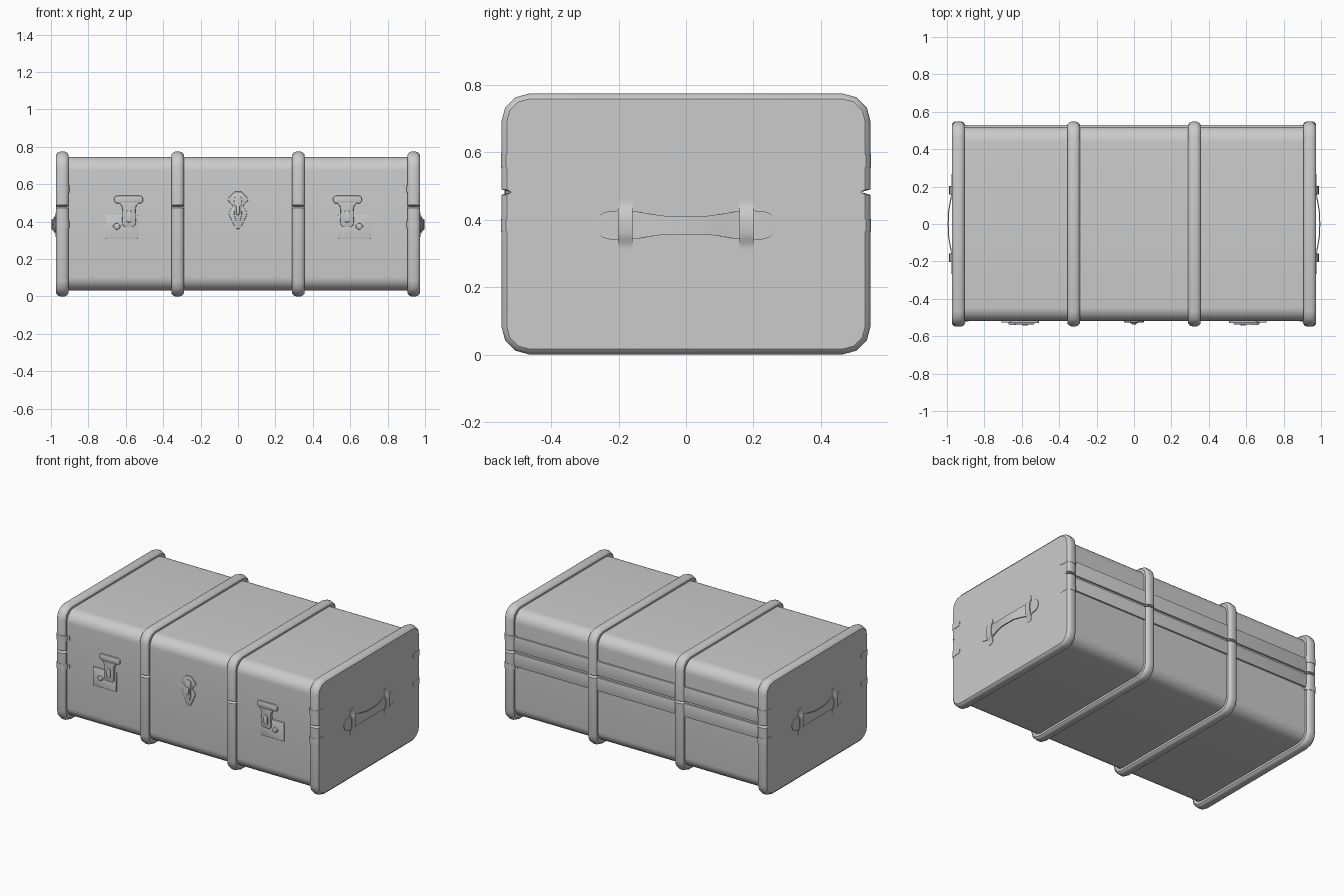
import bpy, bmesh, math
from mathutils import Vector

if "Cube" in bpy.data.objects:
    bpy.data.objects.remove(bpy.data.objects["Cube"])


def finish(name, bm):
    bmesh.ops.recalc_face_normals(bm, faces=bm.faces)
    me = bpy.data.meshes.new(name)
    bm.to_mesh(me)
    bm.free()
    ob = bpy.data.objects.new(name, me)
    bpy.context.collection.objects.link(ob)
    return ob


def outline(hw, z0, z1, r, seg, notch=None):
    """Rounded rectangle in (y, z); notch = (z, half height, depth y)."""
    pts = []
    for cy, cz, a0 in ((1, 1, 0), (-1, 1, 90), (-1, -1, 180), (1, -1, 270)):
        for i in range(seg + 1):
            a = math.radians(a0 + 90 * i / seg)
            pts.append((cy * (hw - r) + r * math.cos(a),
                        (z1 - r if cz > 0 else z0 + r) + r * math.sin(a)))
        if notch and a0 in (90, 270):
            s = 1 if a0 == 270 else -1
            nz, nh, ny = notch
            for y, z in ((hw, nz - s * nh), (min(ny, hw), nz), (hw, nz + s * nh)):
                pts.append((s * y, z))
    return pts


def loft(name, sections, cap_last=False):
    """Skin a list of (x, outline) sections."""
    bm = bmesh.new()
    rings = [[bm.verts.new((x, y, z)) for y, z in o] for x, o in sections]
    for a, b in zip(rings, rings[1:]):
        n = len(a)
        for i in range(n):
            j = (i + 1) % n
            bm.faces.new((a[i], a[j], b[j], b[i]))
    if cap_last:
        bm.faces.new(rings[-1])
    return finish(name, bm)


def ribbon(name, path, side, thick):
    """Strip along (point, half width) pairs, widened along side."""
    bm = bmesh.new()
    side = Vector(side)
    rows = [(bm.verts.new(Vector(p) - side * w), bm.verts.new(Vector(p) + side * w))
            for p, w in path]
    for a, b in zip(rows, rows[1:]):
        bm.faces.new((a[0], a[1], b[1], b[0]))
    bmesh.ops.recalc_face_normals(bm, faces=bm.faces)
    bmesh.ops.solidify(bm, geom=bm.faces[:], thickness=thick)
    return finish(name, bm)


def plate(name, poly, y_back, y_front, bevel=0.003):
    """Flat (x, z) shape on the front face with a bevelled outer rim."""
    bm = bmesh.new()
    back = [bm.verts.new((x, y_back, z)) for x, z in poly]
    front = [bm.verts.new((x, y_front, z)) for x, z in poly]
    bm.faces.new(back)
    face = bm.faces.new(front)
    n = len(poly)
    for i in range(n):
        j = (i + 1) % n
        bm.faces.new((back[i], back[j], front[j], front[i]))
    bmesh.ops.recalc_face_normals(bm, faces=bm.faces)
    if bevel:
        bmesh.ops.bevel(bm, geom=list(face.edges), offset=bevel, segments=2,
                        profile=0.5, affect='EDGES')
    return finish(name, bm)


def rounded(cx, cz, hx, hz, r, seg=5):
    """Rounded rectangle in (x, z)."""
    return [(cx + x, cz + z) for x, z in outline(hx, -hz, hz, r, seg)]


# Trunk shell
shell = outline(0.519, 0.031, 0.747, 0.075, 8)
loft("trunk_body", [(-0.95, shell), (0.95, shell)])

# Hoops around the trunk, notched where the lid meets the base
HOOP = [(-0.033, 0.035), (-0.033, 0.016), (-0.025, 0.005), (-0.013, 0),
        (0.013, 0), (0.025, 0.005), (0.033, 0.016)]


def hoop_ring(d):
    return outline(0.547 - d, 0.001 + d, 0.774 - d, 0.082 - d, 3, (0.482, 0.008, 0.518))


for s, tag in ((-1, "left"), (1, "right")):
    loft(f"end_panel_{tag}", [(s * (0.939 + x), hoop_ring(d)) for x, d in HOOP], True)
    loft(f"middle_hoop_{tag}",
         [(s * (0.323 + x), hoop_ring(d)) for x, d in HOOP + [(0.033, 0.035)]])

# Hinge strips along the back, above and below the seam
for tag, z0, z1 in (("lid", 0.489, 0.585), ("base", 0.385, 0.475)):
    plate(f"hinge_strip_{tag}", [(-0.91, z0), (0.91, z0), (0.91, z1), (-0.91, z1)],
          0.515, 0.530)

# Metal clips wrapping the end edges
CLIP = [(0.974, 0.467, 0.006), (0.974, 0.470, 0.012), (0.974, 0.477, 0.017),
        (0.974, 0.486, 0.019), (0.974, 0.534, 0.019), (0.966, 0.544, 0.019),
        (0.953, 0.549, 0.019), (0.925, 0.549, 0.019), (0.912, 0.544, 0.019),
        (0.903, 0.532, 0.019), (0.901, 0.521, 0.019), (0.885, 0.521, 0.012)]
for sx in (-1, 1):
    for sy in (-1, 1):
        for z in (0.384, 0.574):
            ribbon("edge_clip", [((sx * x, sy * y, z), w) for x, y, w in CLIP],
                   (0, 0, 1), 0.004)

# Carrying handles on both ends
HALF = [(0.985, 0, 0.027), (0.985, 0.06, 0.027), (0.992, 0.06, 0.027)]
STRAP = [(0.996, 0.0, 0.027), (0.995, 0.06, 0.027), (0.987, 0.11, 0.034),
         (0.979, 0.15, 0.041), (0.977, 0.20, 0.043), (0.977, 0.228, 0.042),
         (0.977, 0.247, 0.036), (0.976, 0.260, 0.025), (0.976, 0.268, 0.008)]
LOOP = [(0.974, 0.090, 0.007), (0.974, 0.086, 0.014), (0.974, 0.078, 0.020),
        (0.974, 0.068, 0.022), (0.976, 0.052, 0.022), (0.983, 0.042, 0.022),
        (0.987, 0.022, 0.022), (0.988, 0, 0.022)]
for s, tag in ((-1, "left"), (1, "right")):
    path = [(x, -y, w) for x, y, w in STRAP[:0:-1]] + STRAP
    ribbon(f"handle_strap_{tag}", [((s * x, y, 0.384), w) for x, y, w in path],
           (0, 0, 1), 0.006)
    path = LOOP + [(x, -z, w) for x, z, w in LOOP[-2::-1]]
    for y in (-0.18, 0.18):
        ribbon(f"handle_loop_{tag}", [((s * x, y, 0.384 + z), w) for x, z, w in path],
               (0, 1, 0), 0.005)

# Two side locks, mirrored
F = -0.517
for s, tag in ((-1, "left"), (1, "right")):
    plate(f"lock_plate_{tag}", rounded(s * 0.622, 0.373, 0.087, 0.063, 0.003, 2),
          F, F - 0.010)
    plate(f"lock_hinge_{tag}", rounded(s * 0.585, 0.518, 0.077, 0.021, 0.018),
          F, F - 0.013, 0.005)
    neck = [(-0.052, 0.50), (-0.040, 0.485), (-0.034, 0.465), (-0.037, 0.40),
            (-0.033, 0.380), (-0.022, 0.371)]
    neck += [(-x, z) for x, z in neck[::-1]]
    plate(f"lock_hasp_{tag}", [(s * 0.583 + x, z) for x, z in neck], F, F - 0.020, 0.004)
    plate(f"lock_catch_{tag}", rounded(s * 0.583, 0.428, 0.014, 0.032, 0.013),
          F - 0.015, F - 0.027)
    plate(f"lock_knob_{tag}", rounded(s * 0.648, 0.375, 0.017, 0.017, 0.0169),
          F, F - 0.023)
    plate(f"lock_wings_{tag}", [(s * 0.648 + x, 0.375 + z) for x, z in
          ((-0.026, 0), (0, -0.019), (0.026, 0), (0, 0.019))], F, F - 0.015, 0.002)

# Centre latch
def symmetric(half):
    return half + [(-x, z) for x, z in half[::-1]]


plate("latch_upper_plate", symmetric([(0.018, 0.560), (0.050, 0.528), (0.053, 0.512),
      (0.034, 0.494), (0.024, 0.470)]), F, F - 0.009)
plate("latch_lower_plate", symmetric([(0.024, 0.485), (0.036, 0.470), (0.049, 0.450),
      (0.047, 0.435), (0.018, 0.372), (0.008, 0.362)]), F, F - 0.009)
plate("latch_tongue", symmetric([(0.010, 0.538), (0.022, 0.522), (0.018, 0.490),
      (0.021, 0.440), (0.012, 0.405)]), F, F - 0.014)
plate("latch_staple", rounded(0, 0.463, 0.010, 0.027, 0.0099), F, F - 0.021)

# Smooth shading with crisp edges
for ob in bpy.context.scene.objects:
    ob.select_set(True)
    bpy.context.view_layer.objects.active = ob
bpy.ops.object.shade_smooth_by_angle(angle=math.radians(35))
